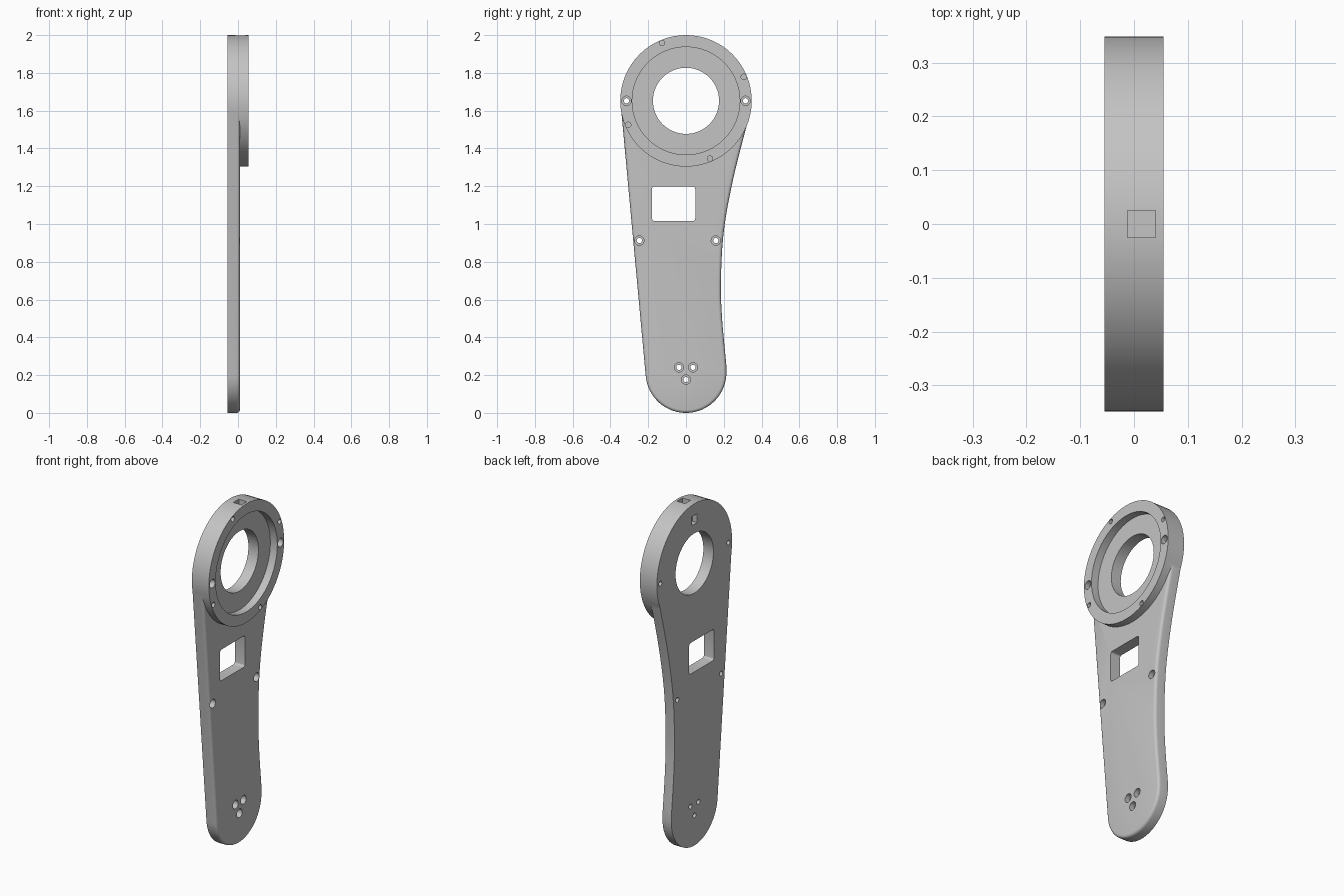
import bpy, bmesh, math
from mathutils import Vector

if "Cube" in bpy.data.objects:
    bpy.data.objects.remove(bpy.data.objects["Cube"], do_unlink=True)

BACK, FACE, RIM = -0.055, 0.01, 0.055    # x levels: back, plate face, ring face
HEAD_Z, HEAD_R = 1.652, 0.348
FOOT_Z, FOOT_R = 0.214, 0.214

grey = bpy.data.materials.new("plain grey")
grey.use_nodes = True
grey.diffuse_color = (0.55, 0.55, 0.55, 1)
grey.node_tree.nodes["Principled BSDF"].inputs["Base Color"].default_value = (0.55, 0.55, 0.55, 1)


def prism(name, outline, x0, x1, fillet=0.0):
    """Extrude a counter-clockwise (y, z) outline from x0 to x1, rounding the x1 edge."""
    bm = bmesh.new()
    base = bm.faces.new([bm.verts.new((x0, y, z)) for y, z in outline])
    new = bmesh.ops.extrude_face_region(bm, geom=[base], use_keep_orig=True)["geom"]
    top = [v for v in new if isinstance(v, bmesh.types.BMVert)]
    bmesh.ops.translate(bm, verts=top, vec=(x1 - x0, 0, 0))
    bmesh.ops.recalc_face_normals(bm, faces=bm.faces)
    if fillet:
        rim = [e for e in bm.edges if all(v in top for v in e.verts)]
        bmesh.ops.bevel(bm, geom=rim, offset=fillet, segments=4, profile=0.5, affect='EDGES')
    mesh = bpy.data.meshes.new(name)
    bm.to_mesh(mesh)
    bm.free()
    mesh.materials.append(grey)
    ob = bpy.data.objects.new(name, mesh)
    bpy.context.collection.objects.link(ob)
    return ob


def arc(cy, cz, r, a0, a1, n):
    return [(cy + r * math.cos(math.radians(a0 + (a1 - a0) * i / n)),
             cz + r * math.sin(math.radians(a0 + (a1 - a0) * i / n))) for i in range(n + 1)]


def circle(cy, cz, r, n):
    return arc(cy, cz, r, 0, 360, n)[:-1]


def rounded_box(y0, y1, z0, z1, r):
    return (arc(y1 - r, z1 - r, r, 0, 90, 4) + arc(y0 + r, z1 - r, r, 90, 180, 4)
            + arc(y0 + r, z0 + r, r, 180, 270, 4) + arc(y1 - r, z0 + r, r, 270, 360, 4))


def spline(pts, n):
    """Smooth curve through the points."""
    p = [Vector(q) for q in [pts[0]] + pts + [pts[-1]]]
    out = []
    for a, b, c, d in zip(p, p[1:], p[2:], p[3:]):
        for i in range(n):
            t = i / n
            q = 0.5 * (2 * b + (c - a) * t + (2 * a - 5 * b + 4 * c - d) * t ** 2
                       + (3 * b - a - 3 * c + d) * t ** 3)
            out.append(tuple(q))
    return out + [pts[-1]]


def combine(target, other, operation):
    other.hide_render = True
    mod = target.modifiers.new(operation, 'BOOLEAN')
    mod.operation, mod.solver, mod.object = operation, 'EXACT', other
    bpy.context.view_layer.objects.active = target
    bpy.ops.object.modifier_apply(modifier=mod.name)
    bpy.data.objects.remove(other, do_unlink=True)


def cut(outline, x0, x1):
    combine(arm, prism("cutter", outline, x0, x1), 'DIFFERENCE')


# Arm plate: straight flank on one side, waisted flank on the other, rounded foot
foot = arc(0, FOOT_Z, FOOT_R, 185.3, 360, 32)
waist = spline([(0.213, 0.26), (0.191, 0.50), (0.185, 0.70), (0.200, 0.96),
                (0.249, 1.235), (0.325, 1.535)], 6)
inside_head = [(0.25, 1.66), (-0.25, 1.66), (-0.3445, 1.62)]
arm = prism("arm_plate", foot + waist + inside_head, BACK, FACE, fillet=0.016)

# Thick round head, with bearing recess and through bore
combine(arm, prism("head_ring", circle(0, HEAD_Z, HEAD_R, 64), BACK, RIM), 'UNION')
cut(circle(0, HEAD_Z, 0.285, 64), FACE, 0.2)
cut(circle(0, HEAD_Z, 0.175, 64), -0.2, 0.2)

# Rectangular window
cut(rounded_box(-0.18, 0.049, 1.016, 1.198, 0.012), -0.2, 0.2)

# Counterbored screw holes
screws = [(-0.315, HEAD_Z, RIM), (0.315, HEAD_Z, RIM), (-0.247, 0.912, FACE), (0.158, 0.912, FACE),
          (-0.037, 0.241, FACE), (0.037, 0.241, FACE), (0, 0.176, FACE)]
for y, z, x in screws:
    cut(circle(y, z, 0.025, 20), x - 0.03, 0.2)
    cut(circle(y, z, 0.014, 16), -0.2, 0.2)

# Blind pin holes around the ring, a quarter turn apart
for y, dz in [(-0.127, 0.306), (0.306, 0.127), (0.127, -0.306), (-0.306, -0.127)]:
    cut(circle(y, HEAD_Z + dz, 0.0145, 16), RIM - 0.035, 0.2)

# Square pockets in the crown and in the back of the head
cut([(-0.025, 1.955), (0.025, 1.955), (0.025, 2.1), (-0.025, 2.1)], -0.012, 0.04)
cut([(-0.025, 1.88), (0.025, 1.88), (0.025, 1.932), (-0.025, 1.932)], -0.2, BACK + 0.03)

# Smooth shading with crisp machined edges
bpy.ops.object.select_all(action='DESELECT')
arm.select_set(True)
bpy.context.view_layer.objects.active = arm
bpy.ops.object.shade_smooth_by_angle(angle=math.radians(30))
